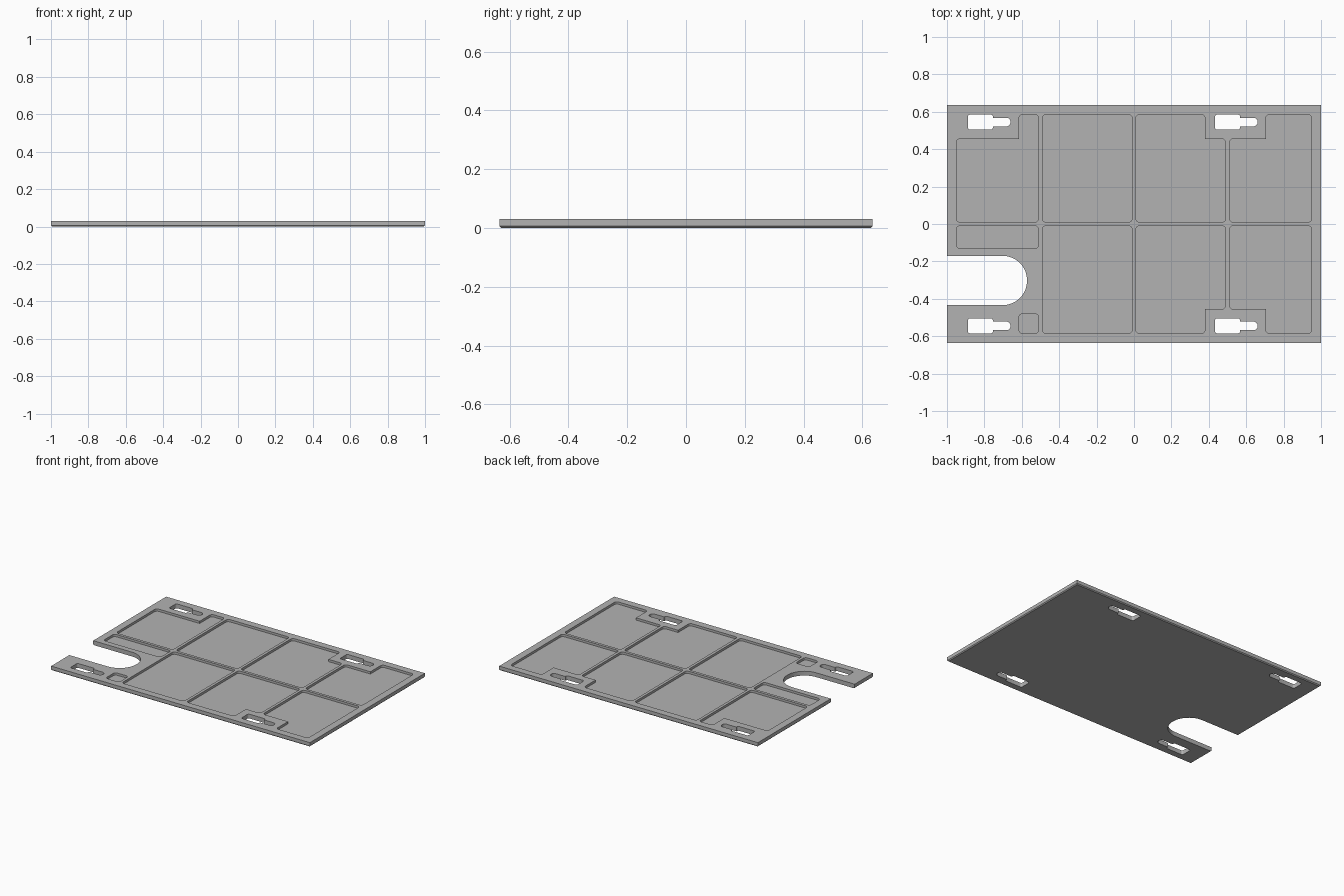
import bpy
import bmesh
from mathutils import Vector

cube = bpy.data.objects.get("Cube")
if cube:
    bpy.data.objects.remove(cube, do_unlink=True)

HALF_Y, TOP, FLOOR, CHAMFER = 0.635, 0.03, 0.014, 0.006
R = 0.02  # pocket corner radius

grey = bpy.data.materials.new("plain grey")
grey.use_nodes = True
grey.diffuse_color = (0.45, 0.45, 0.45, 1)
grey.node_tree.nodes["Principled BSDF"].inputs["Base Color"].default_value = grey.diffuse_color


def rounded(corners, steps=6):
    """Outline with each (x, y, radius) corner replaced by a tangent arc."""
    out = []
    for i, (x, y, r) in enumerate(corners):
        p = Vector((x, y))
        if not r:
            out.append(p)
            continue
        a = (Vector(corners[i - 1][:2]) - p).normalized()
        b = (Vector(corners[(i + 1) % len(corners)][:2]) - p).normalized()
        centre = p + (a + b) * r
        for k in range(steps + 1):
            d = (-b).slerp(-a, k / steps)
            out.append(centre + d * r)
    return out


def rect(x0, x1, y0, y1, r=R):
    return [(x0, y0, r), (x1, y0, r), (x1, y1, r), (x0, y1, r)]


def flip(corners):
    return [(x, -y, r) for x, y, r in reversed(corners)]


def add_prism(bm, corners, z0, z1, steps=6):
    base = bm.faces.new([bm.verts.new((p.x, p.y, z0)) for p in rounded(corners, steps)])
    ext = bmesh.ops.extrude_face_region(bm, geom=[base])
    verts = [g for g in ext["geom"] if isinstance(g, bmesh.types.BMVert)]
    bmesh.ops.translate(bm, verts=verts, vec=(0, 0, z1 - z0))


def make_object(name, bm):
    bmesh.ops.recalc_face_normals(bm, faces=bm.faces)
    mesh = bpy.data.meshes.new(name)
    bm.to_mesh(mesh)
    bm.free()
    mesh.materials.append(grey)
    obj = bpy.data.objects.new(name, mesh)
    bpy.context.collection.objects.link(obj)
    return obj


# Plate with a small chamfer around its underside
bm = bmesh.new()
add_prism(bm, rect(-1, 1, -HALF_Y, HALF_Y, 0), 0, TOP)
bottom = [e for e in bm.edges if all(v.co.z < 0.001 for v in e.verts)]
bmesh.ops.bevel(bm, geom=bottom, offset=CHAMFER, segments=1, affect='EDGES')
plate = make_object("base_plate", bm)

# Pocket outlines: inner edge, outer edge and the step around each slot
IN, OUT, STEP = 0.01, 0.585, 0.455
middle = rect(-0.49, -0.01, IN, OUT)
inner_step = [(0.01, IN, R), (0.49, IN, R), (0.49, STEP, R),
              (0.38, STEP, 0), (0.38, OUT, R), (0.01, OUT, R)]
outer_step = [(0.51, IN, R), (0.95, IN, R), (0.95, OUT, R),
              (0.705, OUT, R), (0.705, STEP, 0), (0.51, STEP, R)]
corner_step = [(-0.95, IN, R), (-0.51, IN, R), (-0.51, OUT, R),
               (-0.615, OUT, R), (-0.615, STEP, 0), (-0.95, STEP, R)]
pockets = [corner_step, rect(-0.95, -0.51, -0.13, -IN), rect(-0.615, -0.51, -OUT, -0.48)]
for shape in (middle, inner_step, outer_step):
    pockets += [shape, flip(shape)]

cut = bmesh.new()
for shape in pockets:
    add_prism(cut, shape, FLOOR, TOP + 0.05)

# Keyhole slots: wide entry on the right-hand side, narrow rounded end
for x in (-0.888, 0.433):
    for y in (-0.545, 0.545):
        neck, end = x + 0.134, x + 0.228
        slot = [(x, y - 0.04, 0.012), (neck, y - 0.04, 0.012), (neck, y - 0.023, 0),
                (end, y - 0.023, 0.022), (end, y + 0.023, 0.022), (neck, y + 0.023, 0),
                (neck, y + 0.04, 0.012), (x, y + 0.04, 0.012)]
        add_prism(cut, slot, -0.05, TOP + 0.05)

# Round-ended notch open to the side
notch = [(-1.1, -0.434, 0), (-0.572, -0.434, 0.131), (-0.572, -0.17, 0.131), (-1.1, -0.17, 0)]
add_prism(cut, notch, -0.05, TOP + 0.05, 16)
cutter = make_object("pocket_cutter", cut)
cutter.hide_render = True

# Cut everything, keep the result and drop the cutter
mod = plate.modifiers.new("pockets", 'BOOLEAN')
mod.operation = 'DIFFERENCE'
mod.solver = 'EXACT'
mod.object = cutter
bpy.context.view_layer.update()
graph = bpy.context.evaluated_depsgraph_get()
plate.data = bpy.data.meshes.new_from_object(plate.evaluated_get(graph))
plate.modifiers.clear()
bpy.data.objects.remove(cutter, do_unlink=True)

# Crisp edges, smooth rounded corners
bpy.ops.object.select_all(action='DESELECT')
plate.select_set(True)
bpy.context.view_layer.objects.active = plate
bpy.ops.object.shade_smooth_by_angle(angle=0.52)
